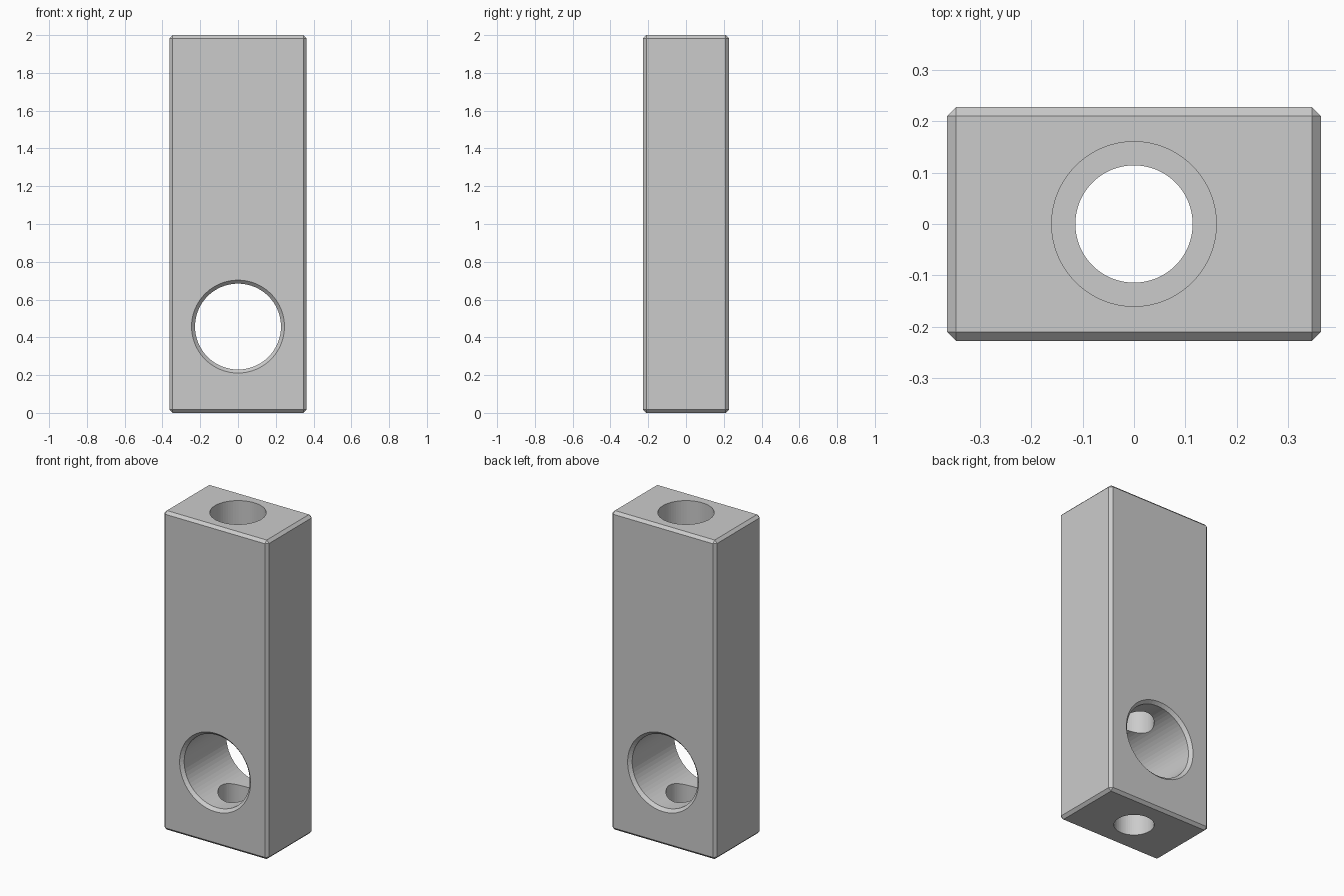
import bpy, bmesh, math
from mathutils import Matrix

if "Cube" in bpy.data.objects:
    bpy.data.objects.remove(bpy.data.objects["Cube"])

W, D, H = 0.726, 0.454, 2.0
CHAMFER = 0.017
SIDES = 64


def lathe(name, profile, matrix=Matrix()):
    """Closed solid of revolution about local z from (radius, z) pairs."""
    bm = bmesh.new()
    rings = [[bm.verts.new((r * math.cos(2 * math.pi * i / SIDES),
                            r * math.sin(2 * math.pi * i / SIDES), z))
              for i in range(SIDES)] for r, z in profile]
    for a, b in zip(rings, rings[1:]):
        for i in range(SIDES):
            j = (i + 1) % SIDES
            bm.faces.new((a[i], a[j], b[j], b[i]))
    bm.faces.new(rings[0][::-1])
    bm.faces.new(rings[-1])
    bm.transform(matrix)
    bmesh.ops.recalc_face_normals(bm, faces=bm.faces)
    mesh = bpy.data.meshes.new(name)
    bm.to_mesh(mesh)
    bm.free()
    obj = bpy.data.objects.new(name, mesh)
    bpy.context.collection.objects.link(obj)
    obj.hide_render = True
    return obj


# Chamfered block
bpy.ops.mesh.primitive_cube_add(size=1, location=(0, 0, H / 2))
block = bpy.context.object
block.name = "block"
block.scale = (W, D, H)
bpy.ops.object.transform_apply(location=True, rotation=False, scale=True)
bevel = block.modifiers.new("edge_chamfer", 'BEVEL')
bevel.width = CHAMFER
bevel.segments = 1

# Large cross bore with a countersink on both faces
R, C, Y = 0.2275, 0.0185, D / 2
cross = lathe("cross_bore_cutter",
              [(R + 2 * C, -Y - C), (R, -Y + C), (R, Y - C), (R + 2 * C, Y + C)],
              Matrix.Translation((0, 0, 0.457)) @ Matrix.Rotation(math.pi / 2, 4, 'X'))

# Lengthwise screw hole with a deep counterbore from the top
screw = lathe("screw_hole_cutter",
              [(0.114, -0.1), (0.114, 1.15), (0.16, 1.15), (0.16, H + 0.1)])

cutters = (cross, screw)
for cutter in cutters:
    cut = block.modifiers.new(cutter.name, 'BOOLEAN')
    cut.operation = 'DIFFERENCE'
    cut.solver = 'EXACT'
    cut.object = cutter

# Apply the cuts and drop the helpers
bpy.context.view_layer.objects.active = block
for name in [m.name for m in block.modifiers]:
    bpy.ops.object.modifier_apply(modifier=name)
for cutter in cutters:
    bpy.data.objects.remove(cutter)
